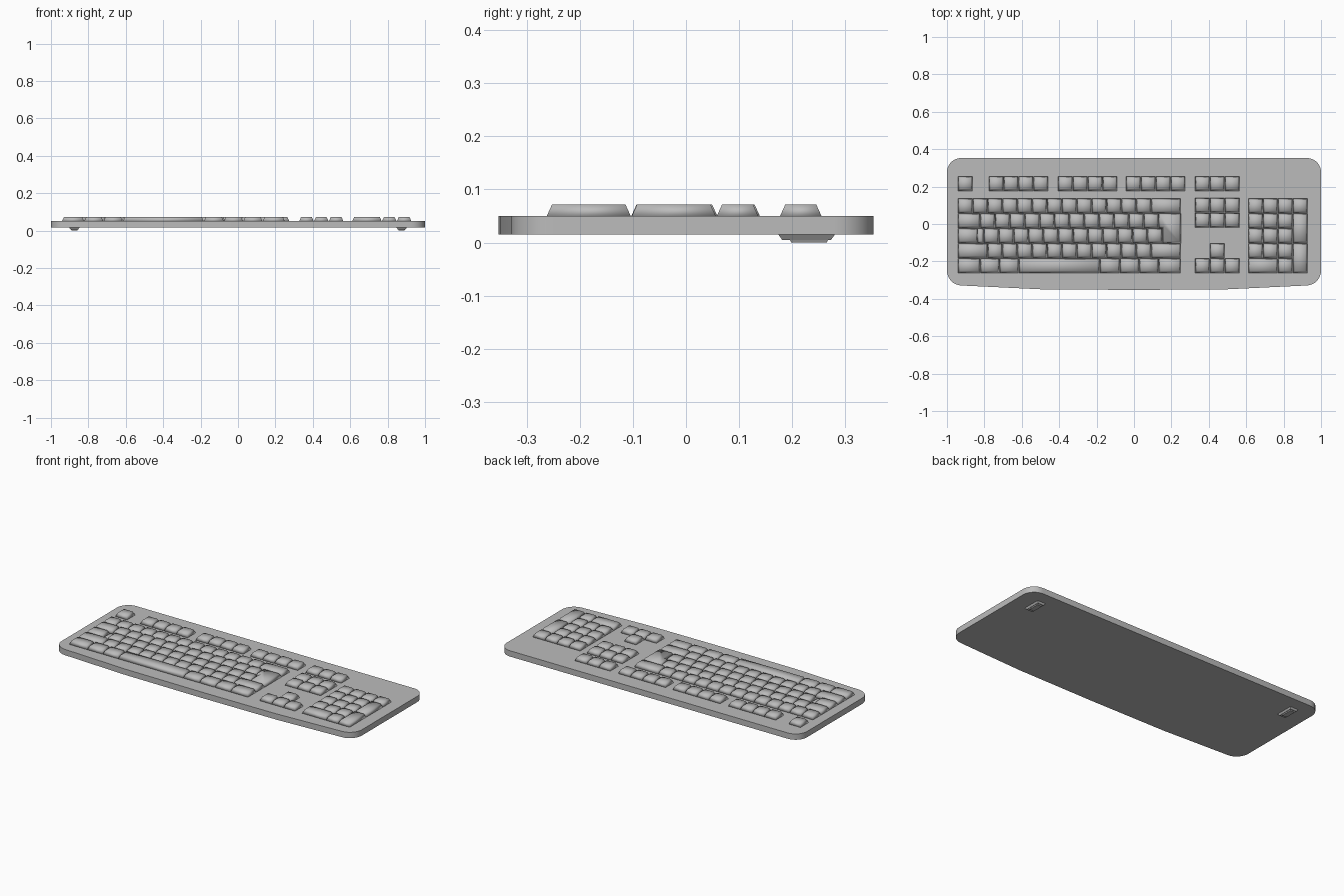
import bpy, bmesh
from mathutils import Vector

cube = bpy.data.objects.get("Cube")
if cube:
    bpy.data.objects.remove(cube, do_unlink=True)

U = 0.0795                                   # one key unit
ROWS = [0.137 - i * 0.08 for i in range(5)]  # back edge of each key row
FUNCTION_Y = 0.256
DECK, KEY_TOP = 0.05, 0.072


def material(name, rgb):
    m = bpy.data.materials.new(name)
    m.use_nodes = True
    m.diffuse_color = (*rgb, 1)
    m.node_tree.nodes["Principled BSDF"].inputs["Base Color"].default_value = (*rgb, 1)
    return m


GREY = material("plain grey", (0.5, 0.5, 0.5))


def finish(name, bm, angle=None):
    bmesh.ops.recalc_face_normals(bm, faces=bm.faces)
    me = bpy.data.meshes.new(name)
    bm.to_mesh(me)
    bm.free()
    me.materials.append(GREY)
    ob = bpy.data.objects.new(name, me)
    bpy.context.collection.objects.link(ob)
    bpy.ops.object.select_all(action='DESELECT')
    ob.select_set(True)
    bpy.context.view_layer.objects.active = ob
    if angle is None:
        bpy.ops.object.shade_smooth()
    else:
        bpy.ops.object.shade_smooth_by_angle(angle=angle)
    return ob


def prism(bm, outline, z0, z1, inset):
    """Tapered block on a counter-clockwise, right-angled outline."""
    pts = [Vector(p) for p in outline]
    n = len(pts)
    low, high = [], []
    for i, p in enumerate(pts):
        a = (p - pts[i - 1]).normalized()
        b = (pts[(i + 1) % n] - p).normalized()
        q = p + inset * Vector((-a.y - b.y, a.x + b.x))
        low.append(bm.verts.new((p.x, p.y, z0)))
        high.append(bm.verts.new((q.x, q.y, z1)))
    for i in range(n):
        j = (i + 1) % n
        bm.faces.new((low[i], low[j], high[j], high[i]))
    bm.faces.new(high)
    bm.faces.new(low[::-1])


def rect(x0, y0, x1, y1):
    return [(x0, y0), (x1, y0), (x1, y1), (x0, y1)]


def key(bm, x, back, w=1, rows=1, top=KEY_TOP):
    g = 0.001
    prism(bm, rect(x + g, back - rows * 0.08 + g, x + w * U - g, back - g),
          DECK, top, 0.01)


def key_row(bm, x, back, widths):
    for w in widths:
        key(bm, x, back, w)
        x += w * U
    return x


# Case: rounded outline with a gently bowed front edge
bm = bmesh.new()
outline = [(-1, 0.3525), (-1, -0.325), (-0.5, -0.349), (0, -0.3525),
           (0.5, -0.349), (1, -0.325), (1, 0.3525)]
face = bm.faces.new([bm.verts.new((x, y, 0.015)) for x, y in outline])
corners = [v for v in bm.verts if abs(v.co.x) > 0.9]
bmesh.ops.bevel(bm, geom=corners, offset=0.075, segments=8, profile=0.5,
                affect='VERTICES')
ext = bmesh.ops.extrude_face_region(bm, geom=bm.faces[:])
for v in ext["geom"]:
    if isinstance(v, bmesh.types.BMVert):
        v.co.z = DECK
finish("case", bm, 0.6)

# Main typing block
LEFT = -0.942
bm = bmesh.new()
key_row(bm, LEFT, ROWS[0], [1] * 13 + [2])
key_row(bm, LEFT, ROWS[1], [1.5] + [1] * 12)
key_row(bm, LEFT, ROWS[2], [1.35])
key(bm, LEFT + 1.3 * U, ROWS[2], 0.45, top=0.06)
key_row(bm, LEFT + 1.75 * U, ROWS[2], [1] * 12)
key_row(bm, LEFT, ROWS[3], [2] + [1] * 11 + [2])
key_row(bm, LEFT, ROWS[4], [1.5, 1.3, 1.3, 5.45, 1.35, 1.3, 1.3, 1.5])
finish("typing_keys", bm)

# Stepped enter key spanning two rows
bm = bmesh.new()
xa, xb, xc = (LEFT + k * U for k in (13.5, 13.75, 15))
prism(bm, [(xb, ROWS[3]), (xc, ROWS[3]), (xc, ROWS[1]), (xa, ROWS[1]),
           (xa, ROWS[2]), (xb, ROWS[2])], DECK, KEY_TOP, 0.01)
finish("enter_key", bm)

# Function row
bm = bmesh.new()
for x, count in ((LEFT, 1), (-0.777, 4), (-0.407, 4), (-0.043, 4), (0.326, 3)):
    key_row(bm, x, FUNCTION_Y, [1] * count)
finish("function_keys", bm)

# Navigation and arrow keys
bm = bmesh.new()
for back in (ROWS[0] + 0.003, ROWS[1] + 0.003, ROWS[4]):
    key_row(bm, 0.326, back, [1] * 3)
key(bm, 0.326 + U, ROWS[3])
finish("navigation_keys", bm)

# Number pad with two tall keys and one wide key
bm = bmesh.new()
PAD = 0.61
key_row(bm, PAD, ROWS[0], [1] * 4)
for i in (1, 2, 3):
    key_row(bm, PAD, ROWS[i], [1] * 3)
key_row(bm, PAD, ROWS[4], [2, 1])
for i in (1, 3):
    key(bm, PAD + 3 * U, ROWS[i], rows=2)
finish("number_pad_keys", bm)

# Feet under the back edge: tapered rim with a smaller pad below
for side, x in (("left", 0.875), ("right", -0.875)):
    bm = bmesh.new()
    prism(bm, rect(x - 0.027, 0.174, x + 0.027, 0.28), 0.015, 0.005, 0.007)
    prism(bm, rect(x - 0.018, 0.195, x + 0.018, 0.268), 0.006, 0.0, 0.003)
    finish(side + "_foot", bm, 0.5)
